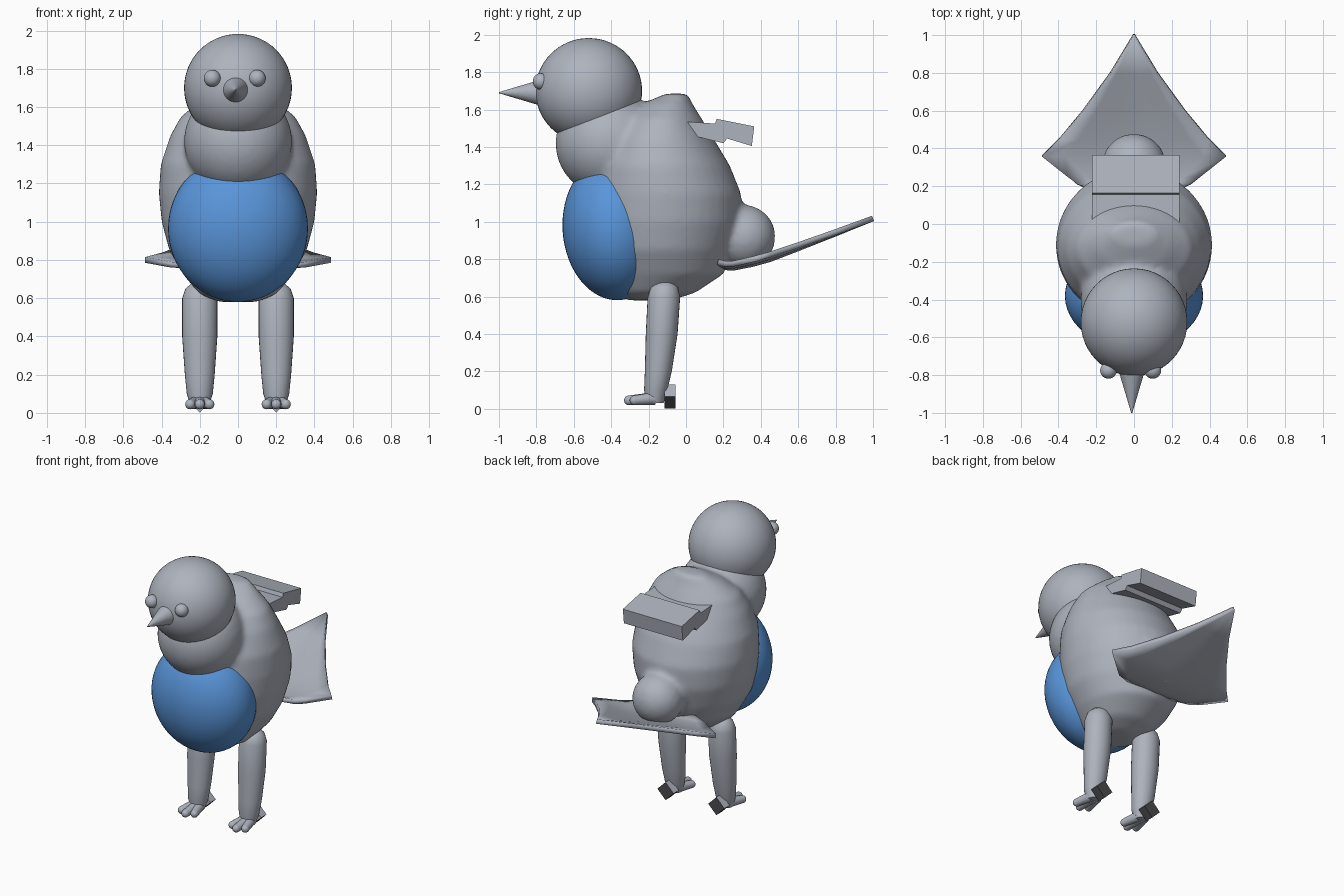
import bpy, bmesh, math
from mathutils import Vector, Matrix

cube = bpy.data.objects.get("Cube")
if cube:
    bpy.data.objects.remove(cube, do_unlink=True)


def material(name, rgb):
    m = bpy.data.materials.new(name)
    m.use_nodes = True
    m.diffuse_color = (*rgb, 1)
    m.node_tree.nodes["Principled BSDF"].inputs["Base Color"].default_value = (*rgb, 1)
    return m


GREY = material("soft grey", (0.42, 0.45, 0.51))
BLUE = material("belly blue", (0.10, 0.30, 0.70))
DARK = material("dark grey", (0.07, 0.07, 0.08))


def finish(bm, name, mats, smooth=True, angle=40):
    bmesh.ops.recalc_face_normals(bm, faces=bm.faces)
    mesh = bpy.data.meshes.new(name)
    bm.to_mesh(mesh)
    bm.free()
    for m in mats:
        mesh.materials.append(m)
    ob = bpy.data.objects.new(name, mesh)
    bpy.context.collection.objects.link(ob)
    if smooth:
        bpy.ops.object.select_all(action='DESELECT')
        ob.select_set(True)
        bpy.context.view_layer.objects.active = ob
        bpy.ops.object.shade_smooth_by_angle(angle=math.radians(angle))
    return ob


def ball(bm, loc, radii, tilt=0):
    mat = (Matrix.Translation(loc) @ Matrix.Rotation(math.radians(tilt), 4, 'X')
           @ Matrix.Diagonal((*radii, 1)))
    bmesh.ops.create_uvsphere(bm, u_segments=48, v_segments=32, radius=1, matrix=mat)


def loft(bm, x, rings, n=40):
    """Stack elliptical rings given as (z, centre y, x radius, y radius)."""
    loops = []
    for z, cy, rx, ry in rings:
        loops.append([bm.verts.new((x + rx * math.cos(math.tau * i / n),
                                    cy + ry * math.sin(math.tau * i / n), z))
                      for i in range(n)])
    for a, b in zip(loops, loops[1:]):
        for i in range(n):
            j = (i + 1) % n
            bm.faces.new((a[i], a[j], b[j], b[i]))
    bm.faces.new(loops[0][::-1])
    bm.faces.new(loops[-1])


def rod(bm, start, end, r1, r2, n=16):
    """Tapered round bar between two points."""
    a, b = Vector(start), Vector(end)
    d = b - a
    mat = Matrix.Translation((a + b) / 2) @ d.to_track_quat('Z', 'Y').to_matrix().to_4x4()
    bmesh.ops.create_cone(bm, cap_ends=True, segments=n, radius1=r1, radius2=r2,
                          depth=d.length, matrix=mat)


# Body: egg, neck and rump blended into one skin
bm = bmesh.new()
loft(bm, 0, [(0.58, -0.2, 0.10, 0.12), (0.62, -0.17, 0.20, 0.22),
             (0.72, -0.12, 0.285, 0.32), (0.85, -0.12, 0.36, 0.37),
             (1.0, -0.11, 0.40, 0.405), (1.15, -0.11, 0.415, 0.405),
             (1.3, -0.13, 0.405, 0.365), (1.45, -0.14, 0.355, 0.285),
             (1.55, -0.13, 0.30, 0.215), (1.63, -0.10, 0.20, 0.135),
             (1.685, -0.05, 0.11, 0.06)])
ball(bm, (0, -0.41, 1.42), (0.283, 0.288, 0.285))
ball(bm, (0, 0.31, 0.92), (0.17, 0.168, 0.17))
body = finish(bm, "body", [GREY], angle=180)
remesh = body.modifiers.new("blend", 'REMESH')
remesh.mode = 'VOXEL'
remesh.voxel_size = 0.018
remesh.use_smooth_shade = True
relax = body.modifiers.new("relax", 'SMOOTH')
relax.iterations = 10

# Belly patch
bm = bmesh.new()
ball(bm, (0, -0.38, 0.965), (0.366, 0.28, 0.385), 4)
finish(bm, "belly", [BLUE])

# Head, cut flat where it meets the neck
bm = bmesh.new()
ball(bm, (0, -0.52, 1.70), (0.282, 0.285, 0.282))
cut = bmesh.ops.bisect_plane(bm, geom=bm.verts[:] + bm.edges[:] + bm.faces[:],
                             plane_co=(0, -0.65, 1.48), plane_no=(0, 0.35, -0.936),
                             clear_outer=True)
bmesh.ops.holes_fill(bm, edges=[e for e in bm.edges if e.is_boundary], sides=0)
finish(bm, "head", [GREY])

# Beak
bm = bmesh.new()
rod(bm, (-0.012, -0.775, 1.69), (-0.012, -1.0, 1.69), 0.07, 0.003, 32)
finish(bm, "beak", [GREY])

# Eyes
for name, x in (("left_eye", 0.10), ("right_eye", -0.135)):
    bm = bmesh.new()
    ball(bm, (x, -0.775, 1.75), (0.044, 0.044, 0.044))
    finish(bm, name, [GREY])

# Legs, feet and heel blocks
for side, x in (("left", 0.2), ("right", -0.2)):
    bm = bmesh.new()
    loft(bm, x, [(0.03, -0.165, 0.045, 0.045), (0.10, -0.162, 0.068, 0.062),
                 (0.2, -0.148, 0.078, 0.072), (0.4, -0.13, 0.092, 0.085),
                 (0.6, -0.118, 0.092, 0.087), (0.65, -0.116, 0.075, 0.072),
                 (0.68, -0.115, 0.04, 0.04)], 28)
    finish(bm, side + "_leg", [GREY], angle=60)

    bm = bmesh.new()
    for spread in (-0.05, 0, 0.05):
        tip = (x + spread, -0.305 + abs(spread) * 0.6, 0.045)
        rod(bm, (x + spread * 0.4, -0.17, 0.055), tip, 0.034, 0.026)
        ball(bm, tip, (0.026, 0.026, 0.026))
    finish(bm, side + "_foot", [GREY])

    bm = bmesh.new()
    mat = (Matrix.Translation((x, -0.085, 0.066)) @ Matrix.Rotation(math.pi / 4, 4, 'Y')
           @ Matrix.Diagonal((0.09, 0.06, 0.09, 1)))
    bmesh.ops.create_cube(bm, size=1, matrix=mat)
    bm.normal_update()
    for f in bm.faces:
        f.material_index = int(f.normal.y > 0.5 or f.normal.z < -0.5)
    finish(bm, side + "_heel_block", [GREY, DARK], smooth=False)

# Stepped plate on the back, extruded across x
bm = bmesh.new()
profile = [(0.0, 1.535), (0.155, 1.525), (0.165, 1.55), (0.365, 1.51), (0.352, 1.405),
           (0.22, 1.445), (0.2, 1.42), (0.0, 1.47)]
face = bm.faces.new([bm.verts.new((-0.222, y, z)) for y, z in profile])
ext = bmesh.ops.extrude_face_region(bm, geom=[face])
bmesh.ops.translate(bm, vec=(0.464, 0, 0),
                    verts=[v for v in ext["geom"] if isinstance(v, bmesh.types.BMVert)])
finish(bm, "back_plate", [GREY], smooth=False)

# Kite-shaped tail: rows of (y, half width, z), lightly creased
bm = bmesh.new()
rows = [(0.17, 0.2, 0.785), (0.21, 0.30, 0.775), (0.25, 0.35, 0.775), (0.36, 0.487, 0.80),
        (0.45, 0.395, 0.825), (0.6, 0.27, 0.875), (0.8, 0.125, 0.945), (1.0, 0.004, 1.018)]
cols = 8
grid = []
for y, w, z in rows:
    sag = 0.025 * min(1, w * 2.5)
    grid.append([bm.verts.new((w * (2 * i / cols - 1), y,
                               z - sag * (1 - abs(2 * i / cols - 1)) + 0.006 * (i % 2) * w))
                 for i in range(cols + 1)])
for a, b in zip(grid, grid[1:]):
    for i in range(cols):
        bm.faces.new((a[i], a[i + 1], b[i + 1], b[i]))
tail = finish(bm, "tail", [GREY])
thick = tail.modifiers.new("thickness", 'SOLIDIFY')
thick.thickness = 0.03
thick.offset = 0
